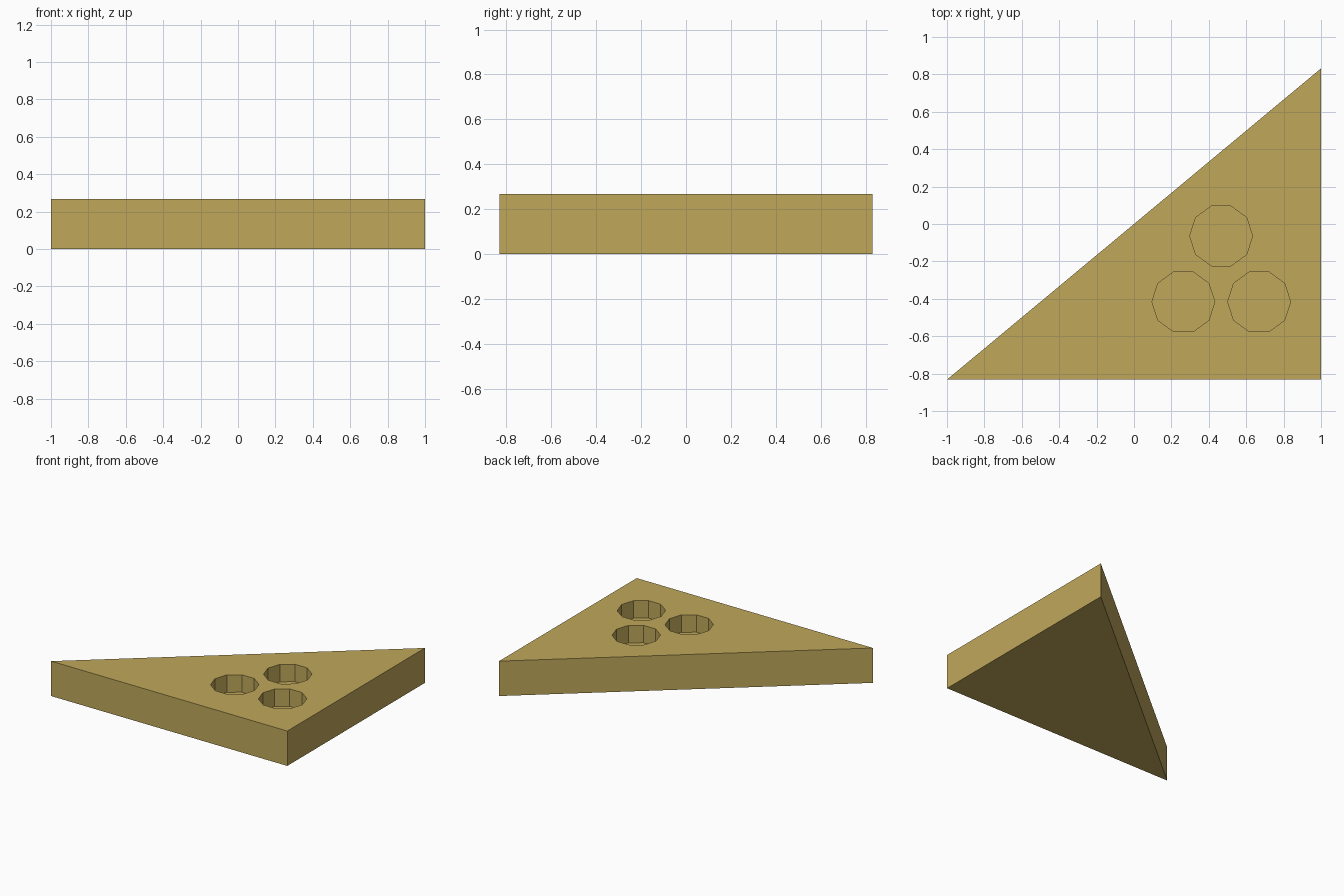
import bpy
import bmesh

cube = bpy.data.objects.get("Cube")
if cube:
    bpy.data.objects.remove(cube, do_unlink=True)

HEIGHT = 0.267
HALF_Y = 0.832
HOLE_RADIUS = 0.168
HOLE_DEPTH = HEIGHT / 2
HOLE_CENTRES = [(0.466, -0.064), (0.264, -0.416), (0.669, -0.416)]

tan = bpy.data.materials.new("tan")
tan.use_nodes = True
colour = (0.527, 0.392, 0.105, 1)
tan.diffuse_color = colour
tan.node_tree.nodes["Principled BSDF"].inputs["Base Color"].default_value = colour

# Triangular slab, extruded from its outline
bm = bmesh.new()
outline = [(-1, -HALF_Y), (1, -HALF_Y), (1, HALF_Y)]
base = bm.faces.new([bm.verts.new((x, y, 0)) for x, y in outline])
extruded = bmesh.ops.extrude_face_region(bm, geom=[base], use_keep_orig=True)
top = [v for v in extruded["geom"] if isinstance(v, bmesh.types.BMVert)]
bmesh.ops.translate(bm, verts=top, vec=(0, 0, HEIGHT))
bmesh.ops.recalc_face_normals(bm, faces=bm.faces)
mesh = bpy.data.meshes.new("triangular_slab")
bm.to_mesh(mesh)
bm.free()
mesh.materials.append(tan)
slab = bpy.data.objects.new("triangular_slab", mesh)
bpy.context.collection.objects.link(slab)


def cut_hole(centre):
    """Cut a ten-sided blind hole down from the top of the slab."""
    bpy.ops.mesh.primitive_cylinder_add(
        vertices=10, radius=HOLE_RADIUS, depth=2 * HOLE_DEPTH,
        location=(*centre, HEIGHT), rotation=(0, 0, 0.1 * 3.14159265 * 5))
    cutter = bpy.context.object
    cutter.name = "hole_cutter"
    cutter.hide_render = True
    cutter.data.materials.append(tan)
    bpy.ops.object.select_all(action="DESELECT")
    slab.select_set(True)
    bpy.context.view_layer.objects.active = slab
    cut = slab.modifiers.new("hole", "BOOLEAN")
    cut.operation = "DIFFERENCE"
    cut.solver = "EXACT"
    cut.object = cutter
    bpy.ops.object.modifier_apply(modifier=cut.name)
    bpy.data.objects.remove(cutter, do_unlink=True)


# Three round sockets in the top
for centre in HOLE_CENTRES:
    cut_hole(centre)
